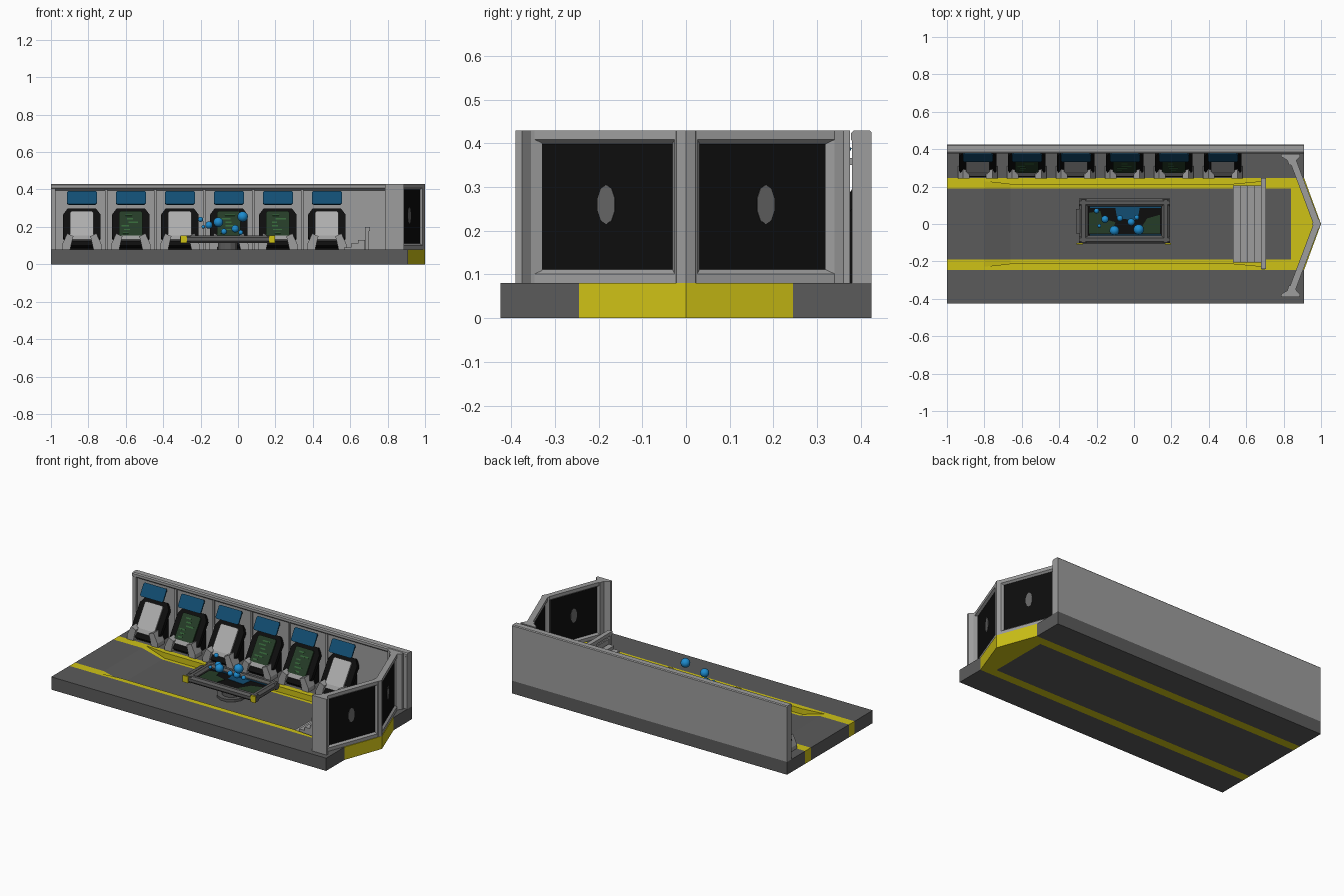
import bpy, bmesh, math, random
from mathutils import Matrix, Vector

if "Cube" in bpy.data.objects:
    bpy.data.objects.remove(bpy.data.objects["Cube"])

random.seed(4)

def mat(name, r, g, b):
    m = bpy.data.materials.new(name)
    m.diffuse_color = (r, g, b, 1)
    m.use_nodes = True
    m.node_tree.nodes["Principled BSDF"].inputs["Base Color"].default_value = m.diffuse_color
    return m

FLOOR = mat("floor dark grey", .105, .105, .105)
WALL = mat("wall light grey", .34, .34, .34)
PANEL = mat("pale panel grey", .42, .42, .42)
YELLOW = mat("safety yellow", .62, .54, .008)
BLACK = mat("screen black", .004, .004, .004)
NAVY = mat("screen blue", .006, .075, .17)
BLUE = mat("hologram blue", .012, .26, .62)
GREEN = mat("display green", .018, .045, .02)
LIME = mat("readout green", .035, .13, .04)
GREY = mat("smudge grey", .13, .13, .13)

def finish(name, bm, mats):
    bmesh.ops.recalc_face_normals(bm, faces=bm.faces[:])
    me = bpy.data.meshes.new(name)
    bm.to_mesh(me)
    bm.free()
    for m in mats:
        me.materials.append(m)
    ob = bpy.data.objects.new(name, me)
    bpy.context.collection.objects.link(ob)
    return ob

def prism(name, pts, axis, a, b, m):
    """Extrude a 2D outline along an axis from a to b."""
    put = {'x': lambda u, v, t: (t, u, v),
           'y': lambda u, v, t: (u, t, v),
           'z': lambda u, v, t: (u, v, t)}[axis]
    bm = bmesh.new()
    lo = [bm.verts.new(put(u, v, a)) for u, v in pts]
    hi = [bm.verts.new(put(u, v, b)) for u, v in pts]
    bm.faces.new(lo)
    bm.faces.new(hi[::-1])
    n = len(pts)
    for i in range(n):
        j = (i + 1) % n
        bm.faces.new((lo[i], lo[j], hi[j], hi[i]))
    return finish(name, bm, [m])

def box(name, x0, x1, y0, y1, z0, z1, m):
    return prism(name, [(x0, y0), (x1, y0), (x1, y1), (x0, y1)], 'z', z0, z1, m)

def plate(name, pts, x, y, z, lean, w0, w1, m):
    """Plate leaning back by angle lean; outline is (across, up the slope)."""
    ob = prism(name, pts, 'y', -w1, -w0, m)
    ob.matrix_world = Matrix.Translation((x, y, z)) @ Matrix.Rotation(-lean, 4, 'X')
    return ob

def rect(u, v0, v1, c=0.0):
    """Symmetric rectangle with optional cut corners."""
    if not c:
        return [(-u, v0), (u, v0), (u, v1), (-u, v1)]
    return [(-u + c, v0), (u - c, v0), (u, v0 + c), (u, v1 - c),
            (u - c, v1), (-u + c, v1), (-u, v1 - c), (-u, v0 + c)]

def ngon(cx, cy, rx, ry, n):
    return [(cx + rx * math.cos(2 * math.pi * (i + .5) / n),
             cy + ry * math.sin(2 * math.pi * (i + .5) / n)) for i in range(n)]

# Floor: outer decks, yellow borders with pointed nose, sunken aisle
TOP, PIT = .08, .045
for s, side in ((-1, "front"), (1, "back")):
    box(side + "_deck", -1, .91, *sorted((s * .245, s * .425)), 0, TOP, FLOOR)
    border = [(-1, .245), (-1, .19), (-.8, .19), (-.8, .228), (-.66, .212), (.53, .212),
              (.7, .228), (.7, .19), (.84, .19), (.84, 0), (1, 0), (.91, .245)]
    prism(side + "_yellow_border", [(x, s * y) for x, y in border], 'z', 0, TOP, YELLOW)
    prism(side + "_low_border", [(-.8, 0), (.7, 0), (.7, PIT), (-.66, PIT), (-.8, TOP)],
          'y', s * .19, s * .228, YELLOW)
prism("aisle_floor", [(-1, 0), (.84, 0), (.84, TOP), (.7, TOP), (.7, PIT),
                      (-.66, PIT), (-.8, TOP), (-1, TOP)], 'y', -.19, .19, FLOOR)

# Steps and railing at the end of the aisle
for i in range(4):
    box(f"step_{i + 1}", .53 + i * .0375, .68, -.205, .205, PIT, .068 + i * .021, WALL)
box("rail_bar", .678, .706, -.24, .245, .178, .2, WALL)
box("rail_panel", .688, .697, -.23, .235, .08, .155, WALL)
for y in (-.23, -.08, .08, .23):
    box("rail_post", .682, .7, y - .012, y + .012, .06, .19, WALL)

# Back wall with capped top, pilasters
prism("back_wall", [(.425, TOP), (.425, .425), (.42, .43), (.385, .43), (.378, .424),
                    (.378, .408), (.395, .395), (.395, TOP)], 'x', -1, .91, WALL)
for x0, x1 in ((-1, -.975), (.87, .91)):
    box("wall_end_pilaster", x0, x1, .38, .4, TOP, .41, WALL)
CONSOLES = [-.835 + i * .262 for i in range(6)]
for x in CONSOLES[:-1]:
    box("wall_divider", x + .125, x + .137, .386, .4, TOP, .4, WALL)

# Six consoles along the back wall
LEAN = math.atan2(.1, .15)
for i, x in enumerate(CONSOLES):
    n = f"console_{i + 1}_"
    plate(n + "back", [(-.07, 0), (.07, 0), (.1, .06), (.1, .2), (.075, .24),
                       (-.075, .24), (-.1, .2), (-.1, .06)], x, .25, .10, LEAN, -.025, 0, BLACK)
    prism(n + "body", [(.27, .08), (.27, .10), (.385, .29), (.396, .29), (.396, .08)],
          'x', x - .075, x + .075, BLACK)
    green = i in (1, 3, 4)
    plate(n + "display", rect(.062, .055, .215, .008), x, .25, .10, LEAN, -.002, .009,
          GREEN if green else PANEL)
    if green:
        for k in range(6):
            u0 = random.uniform(-.052, -.01)
            u1 = u0 + random.uniform(.025, .06)
            v = .07 + k * .023
            plate(n + "readout", [(u0, v), (u1, v), (u1, v + .008), (u0, v + .008)],
                  x, .25, .10, LEAN, .008, .0105, LIME)
    plate(n + "sill", rect(.07, .03, .056), x, .25, .10, LEAN, -.01, .014, WALL)
    for s in (-1, 1):
        foot = [(.045, .15), (.078, .165), (.106, .105), (.106, .08), (.062, .08), (.052, .125)]
        prism(n + "foot", [(x + s * u, v) for u, v in foot], 'y', .242, .31, WALL)
    # overhead monitor on a wall arm
    plate(n + "monitor", rect(.08, 0, .082, .008), x, .335, .32, math.radians(30), -.004, .004, NAVY)
    box(n + "monitor_arm", x - .015, x + .015, .363, .4, .35, .366, WALL)

# Pointed front window: two framed screens, centre post, end flanges
for s, side in ((-1, "front"), (1, "back")):
    a, b = Vector((.842, s * .36, 0)), Vector((.978, 0, 0))
    d = b - a
    place = Matrix.Translation((a + b) / 2 + Vector((0, 0, .255))) @ \
        Matrix.Rotation(math.atan2(d.y, d.x), 4, 'Z')
    bm = bmesh.new()
    bmesh.ops.create_cube(bm, size=1, matrix=Matrix.Diagonal((d.length, .035, .35, 1)))
    bm.normal_update()
    for f in [f for f in bm.faces if abs(f.normal.y) > .9]:
        bmesh.ops.inset_individual(bm, faces=[f], thickness=.03, depth=0)
        bmesh.ops.inset_individual(bm, faces=[f], thickness=.014, depth=-.012)
        f.material_index = 1
    win = finish(side + "_window", bm, [WALL, BLACK])
    win.matrix_world = place
    blot = prism(side + "_window_smudge", ngon(0, .005, .022, .045, 10), 'y', -.0075, .0075, GREY)
    blot.matrix_world = place
    flange = [(.787, .39), (.888, .39), (.888, .375), (.868, .355), (.862, .33),
              (.828, .33), (.82, .355), (.787, .375)]
    prism(side + "_window_flange", [(x, s * (y - (.015 if s > 0 else 0))) for x, y in flange],
          'z', TOP, .43, WALL)
prism("window_centre_post", [(.95, 0), (.972, -.028), (.99, -.022), (1, 0), (.99, .022), (.972, .028)],
      'z', TOP, .43, WALL)

# Map table: rounded frame bars, pedestal, display
for y in (-.084, .114):
    prism("table_long_bar", ngon(y, .134, .023, .023, 8), 'x', -.295, .193, FLOOR)
for x in (-.27, .17):
    prism("table_short_bar", ngon(x, .134, .025, .023, 8), 'y', -.1, .13, FLOOR)
box("table_handle", -.31, -.29, -.05, .08, .12, .148, FLOOR)
for x0, x1 in ((-.307, -.272), (.165, .197)):
    box("table_corner_marker", x0, x1, -.11, -.101, .114, .155, YELLOW)
box("table_display", -.25, .155, -.07, .1, .115, .135, BLACK)
for y0, y1 in ((-.07, -.055), (.085, .1)):
    box("table_display_edge", -.235, .145, y0, y1, .13, .139, NAVY)
prism("table_map_land", [(-.24, -.05), (-.12, -.05), (-.1, .01), (-.17, .03), (-.18, .07), (-.24, .06)],
      'z', .13, .137, GREEN)
prism("table_map_coast", [(.02, -.05), (.14, -.05), (.14, .05), (.07, .03)], 'z', .13, .137, GREEN)
prism("table_map_lake", [(-.09, .03), (.02, .02), (.03, .085), (-.1, .085)], 'z', .13, .137, NAVY)
prism("table_leg", ngon(-.055, .015, .055, .055, 12), 'z', PIT, .12, FLOOR)
prism("table_foot", ngon(-.055, .015, .085, .085, 12), 'z', PIT - .005, .06, FLOOR)

# Hologram spheres floating over the table
for k, (x, y, z, r) in enumerate([
        (.025, -.03, .255, .028), (-.105, -.035, .225, .026), (-.2, .07, .24, .014),
        (-.155, .025, .21, .02), (-.015, .01, .19, .02), (-.075, .03, .175, .016),
        (.015, .035, .17, .013), (-.185, -.01, .2, .01)]):
    bm = bmesh.new()
    bmesh.ops.create_uvsphere(bm, u_segments=16, v_segments=10, radius=r,
                              matrix=Matrix.Translation((x, y, z)))
    for f in bm.faces:
        f.smooth = True
    finish(f"hologram_sphere_{k + 1}", bm, [BLUE])
